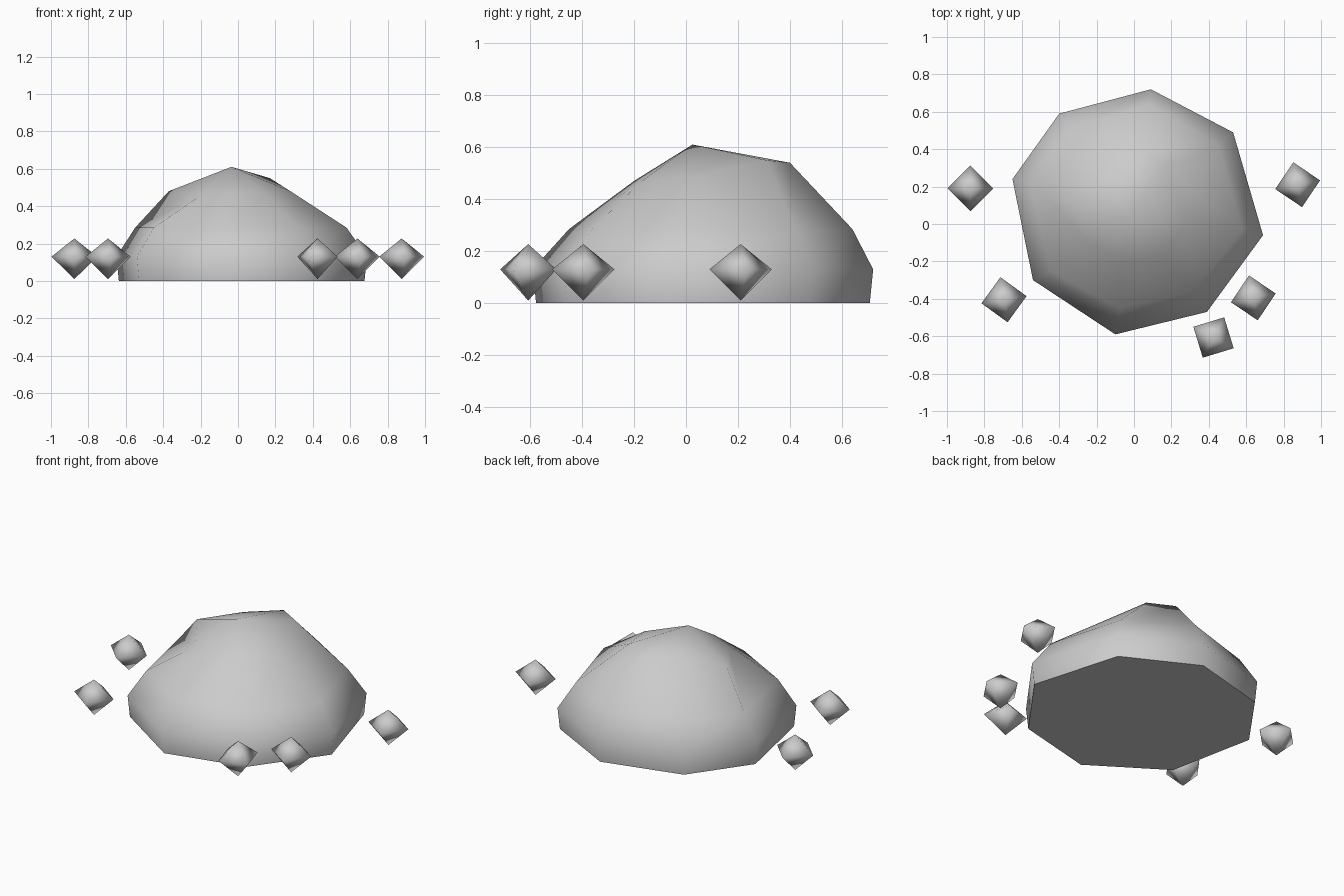
import bpy, math

cube = bpy.data.objects.get("Cube")
if cube:
    bpy.data.objects.remove(cube, do_unlink=True)

# One plain stone colour
stone = bpy.data.materials.new("stone grey")
stone.use_nodes = True
colour = (0.6, 0.6, 0.6, 1)
stone.diffuse_color = colour
stone.node_tree.nodes["Principled BSDF"].inputs["Base Color"].default_value = colour


def make_object(name, verts, faces):
    mesh = bpy.data.meshes.new(name)
    mesh.from_pydata(verts, [], faces)
    mesh.materials.append(stone)
    mesh.update()
    mesh.shade_smooth()
    obj = bpy.data.objects.new(name, mesh)
    bpy.context.collection.objects.link(obj)
    return obj


def bridge(lower, upper, n):
    """Quads between two rings that start at the given vertex indices."""
    return [(lower + i, lower + (i + 1) % n, upper + (i + 1) % n, upper + i)
            for i in range(n)]


def fan(ring, tip, n):
    return [(ring + i, ring + (i + 1) % n, tip) for i in range(n)]


# Boulder: uneven eight-sided rings, counter-clockwise from the right
SIDES = 8
widest = [(.69, -.06), (.53, .49), (.09, .72), (-.40, .59),
          (-.65, .24), (-.54, -.30), (-.10, -.59), (.39, -.47)]
shoulder = [(.58, -.03), (.45, .42), (.08, .64), (-.34, .51),
            (-.55, .22), (-.45, -.25), (-.08, -.45), (.32, -.36)]
crown = [(.28, 0, .48), (.17, .31, .55), (.03, .40, .54), (-.15, .27, .53),
         (-.37, .13, .48), (-.21, -.12, .45), (-.05, -.20, .47), (.15, -.17, .47)]
verts = [(x * .98, .07 + (y - .07) * .98, 0) for x, y in widest]
verts += [(x, y, .13) for x, y in widest]
verts += [(x, y, .285) for x, y in shoulder]
verts += crown + [(-.035, .025, .61)]
faces = [tuple(reversed(range(SIDES)))]
for level in range(3):
    faces += bridge(level * SIDES, (level + 1) * SIDES, SIDES)
faces += fan(3 * SIDES, 4 * SIDES, SIDES)
boulder = make_object("boulder", verts, faces)
boulder.data.polygons[0].use_smooth = False


# Pebbles: small four-sided double pyramids scattered round the boulder
def pebble(name, x, y, turn):
    ring = [(.122 * math.cos(a), .122 * math.sin(a), 0)
            for a in (i * math.pi / 2 for i in range(4))]
    faces = fan(0, 4, 4) + [f[::-1] for f in fan(0, 5, 4)]
    obj = make_object(name, ring + [(0, 0, .097), (0, 0, -.12)], faces)
    obj.location = (x, y, .13)
    obj.rotation_euler.z = math.radians(turn)


pebble("right_side_pebble", -.875, .19, 0)
pebble("left_side_pebble", .875, .21, 11)
pebble("front_right_pebble", -.695, -.405, 9)
pebble("front_left_pebble", .638, -.395, 11)
pebble("front_pebble", .425, -.607, -28)
